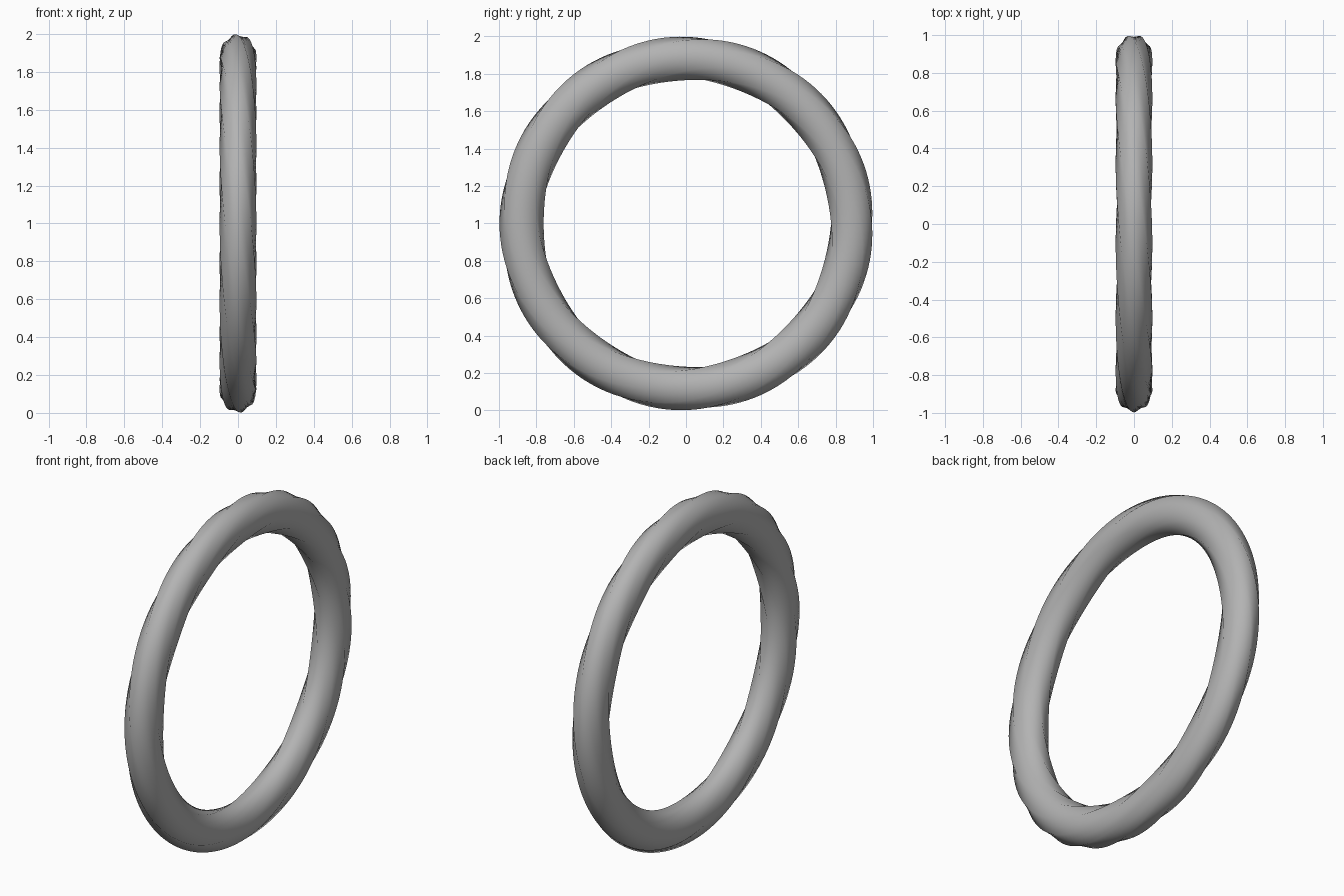
import bpy, bmesh
from math import sin, cos, pi

if "Cube" in bpy.data.objects:
    bpy.data.objects.remove(bpy.data.objects["Cube"])

# Ring: tube with eight soft ridges, swept round the x axis and twisting as it goes
SEGMENTS, RIDGES, TWIST = 156, 8, 13
SIDES = RIDGES * 2                      # ridge and groove points alternate
RADIUS, RADIAL, WIDTH, GROOVE = 0.882, 0.118, 0.097, 0.90

bm = bmesh.new()
rings = []
for i in range(SEGMENTS):
    a = 2 * pi * i / SEGMENTS
    phase = pi / RIDGES + TWIST * a / RIDGES
    ring = []
    for j in range(SIDES):
        t = 2 * pi * j / SIDES + phase
        s = GROOVE if j % 2 else 1.0
        r = RADIUS + s * RADIAL * cos(t)
        ring.append(bm.verts.new((s * WIDTH * sin(t), r * cos(a) + 0.003, 1 + r * sin(a))))
    rings.append(ring)

# Skin the tube; the last segment joins the first with the twist offset
for i in range(SEGMENTS):
    p, q = rings[i], rings[(i + 1) % SEGMENTS]
    o = 2 * TWIST if i == SEGMENTS - 1 else 0
    for j in range(SIDES):
        k = (j + 1) % SIDES
        bm.faces.new((p[j], p[k], q[(k + o) % SIDES], q[(j + o) % SIDES]))
bmesh.ops.recalc_face_normals(bm, faces=bm.faces)
for f in bm.faces:
    f.smooth = True

mesh = bpy.data.meshes.new("ring")
bm.to_mesh(mesh)
bm.free()

# Darker grey
grey = bpy.data.materials.new("dark_grey")
grey.diffuse_color = (0.45, 0.45, 0.45, 1)
grey.use_nodes = True
grey.node_tree.nodes["Principled BSDF"].inputs["Base Color"].default_value = grey.diffuse_color
mesh.materials.append(grey)
bpy.context.collection.objects.link(bpy.data.objects.new("ring", mesh))
